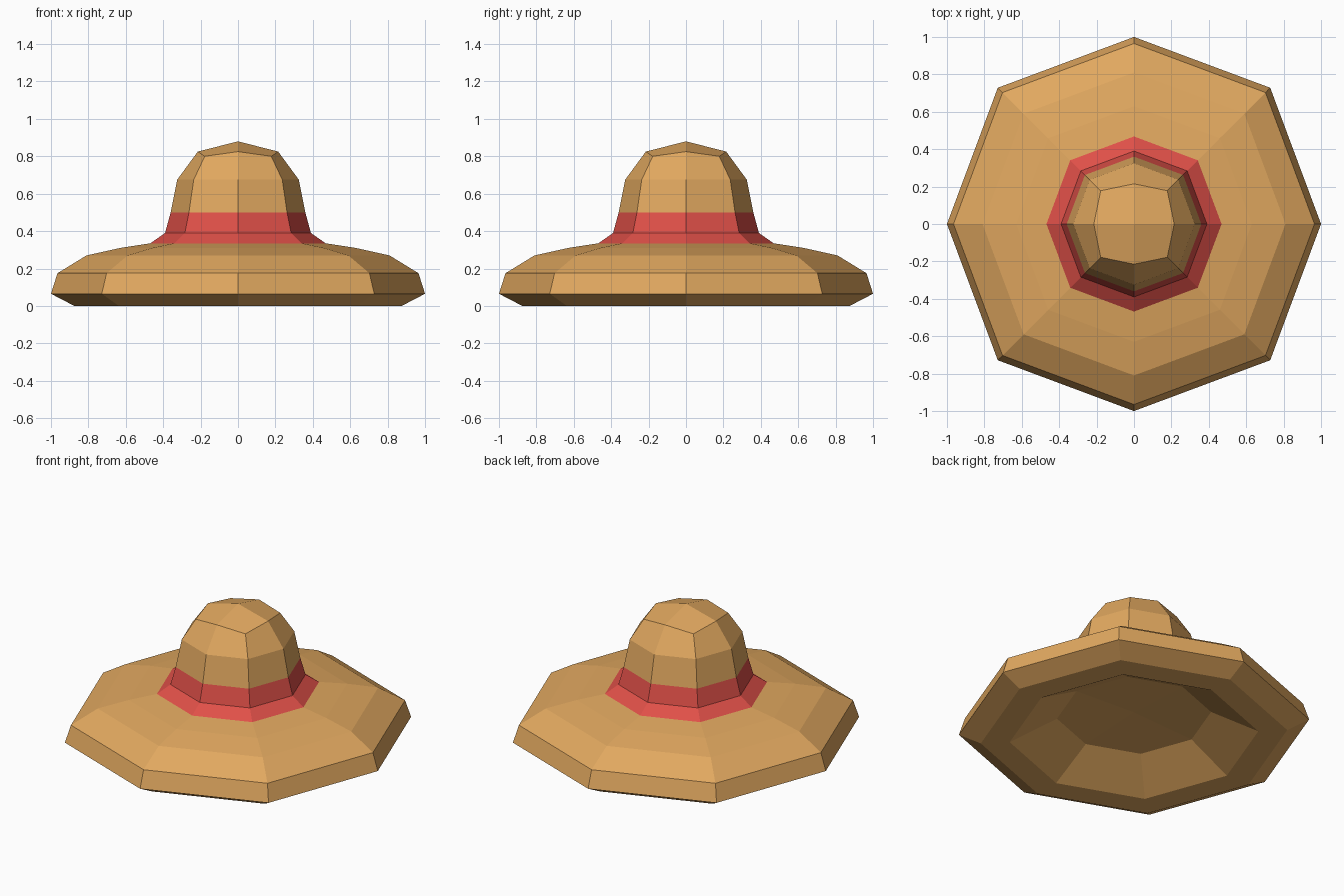
import bpy
import bmesh
from math import cos, sin, pi

cube = bpy.data.objects.get("Cube")
if cube:
    bpy.data.objects.remove(cube, do_unlink=True)


def make_material(name, rgb):
    color = (*rgb, 1.0)
    mat = bpy.data.materials.new(name)
    mat.use_nodes = True
    mat.diffuse_color = color
    bsdf = mat.node_tree.nodes["Principled BSDF"]
    bsdf.inputs["Base Color"].default_value = color
    bsdf.inputs["Roughness"].default_value = 0.9
    return mat


straw = make_material("straw tan", (0.75, 0.39, 0.115))
ribbon = make_material("ribbon red", (0.74, 0.08, 0.065))

SIDES = 8
BULGE = 1.03  # the diagonal corners sit slightly further out


def add_ring(bm, radius, z, bulge=BULGE, drop=0.0):
    """Octagonal ring; every second corner is a diagonal one."""
    ring = []
    for i in range(SIDES):
        a = 2 * pi * i / SIDES
        odd = i % 2
        r = radius * (bulge if odd else 1.0)
        ring.append(bm.verts.new((r * cos(a), r * sin(a), z - drop * odd)))
    return ring


def add_cap(bm, ring, z, facing_up):
    """Close a ring with four quads meeting in the centre."""
    centre = bm.verts.new((0, 0, z))
    for i in range(0, SIDES, 2):
        quad = [centre, ring[i], ring[i + 1], ring[(i + 2) % SIDES]]
        bm.faces.new(quad if facing_up else quad[::-1])


def build_part(name, material, profile, top=None, bottom=None):
    """Bridge rings listed from the top over the rim to the underside."""
    bm = bmesh.new()
    rings = [add_ring(bm, *p) for p in profile]
    for a, b in zip(rings, rings[1:]):
        for i in range(SIDES):
            j = (i + 1) % SIDES
            bm.faces.new((a[i], b[i], b[j], a[j]))
    if top is not None:
        add_cap(bm, rings[0], top, True)
    if bottom is not None:
        add_cap(bm, rings[-1], bottom, False)
    mesh = bpy.data.meshes.new(name)
    bm.to_mesh(mesh)
    bm.free()
    mesh.materials.append(material)
    obj = bpy.data.objects.new(name, mesh)
    bpy.context.collection.objects.link(obj)
    return obj


# Domed crown
build_part("crown", straw,
           [(0.215, 0.825, 1.17, 0.025), (0.325, 0.675), (0.36, 0.50)],
           top=0.88)

# Flared band around the crown
build_part("hat_band", ribbon, [(0.36, 0.50), (0.39, 0.39), (0.468, 0.335)])

# Wide drooping brim with its rolled edge and hollow underside
build_part("brim", straw,
           [(0.468, 0.335), (0.63, 0.31), (0.81, 0.27), (0.965, 0.175),
            (1.0, 0.065), (0.875, 0.0), (0.71, 0.0), (0.44, 0.145)],
           bottom=0.165)
